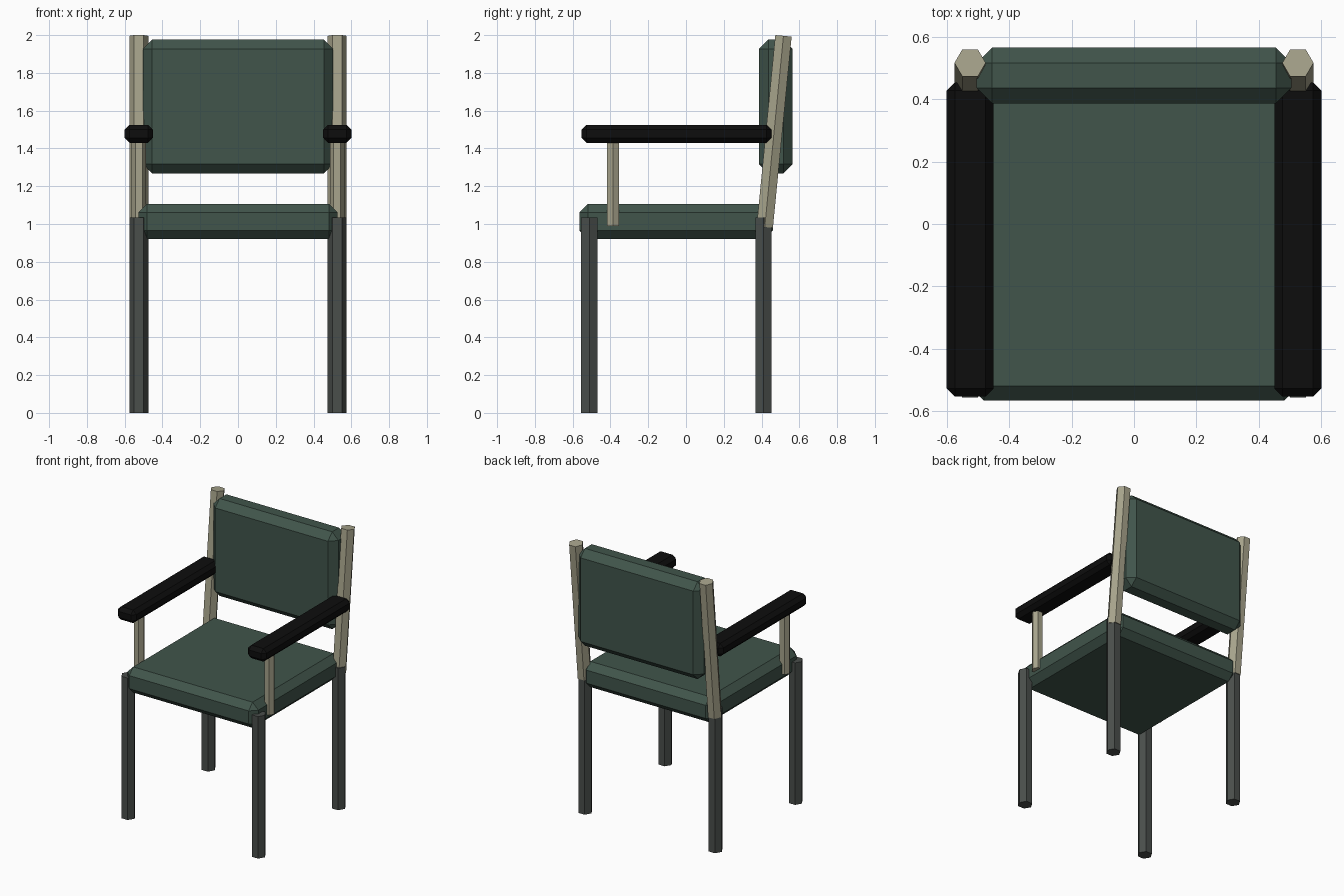
import bpy, bmesh
from mathutils import Vector

if "Cube" in bpy.data.objects:
    bpy.data.objects.remove(bpy.data.objects["Cube"])


def material(name, color):
    m = bpy.data.materials.new(name)
    m.diffuse_color = (*color, 1)
    m.use_nodes = True
    m.node_tree.nodes["Principled BSDF"].inputs["Base Color"].default_value = m.diffuse_color
    return m


GREEN = material("green_upholstery", (0.052, 0.090, 0.070))
GREY = material("dark_grey_metal", (0.068, 0.077, 0.071))
BEIGE = material("beige_metal", (0.390, 0.372, 0.262))
BLACK = material("black_rubber", (0.004, 0.004, 0.004))


def finish(bm, name, mat):
    mesh = bpy.data.meshes.new(name)
    bm.to_mesh(mesh)
    bm.free()
    mesh.materials.append(mat)
    obj = bpy.data.objects.new(name, mesh)
    bpy.context.collection.objects.link(obj)
    return obj


def padded_box(name, low, high, chamfer, mat):
    """Box between two corners with a single flat chamfer on every edge."""
    low, high = Vector(low), Vector(high)
    bm = bmesh.new()
    bmesh.ops.create_cube(bm, size=1)
    for v in bm.verts:
        v.co = v.co * (high - low) + (low + high) / 2
    bmesh.ops.bevel(bm, geom=bm.edges[:], offset=chamfer, segments=1,
                    affect='EDGES', profile=0.5)
    return finish(bm, name, mat)


def hex_bar(name, start, end, radius, mat):
    """Six-sided bar between two points, corners pointing along x."""
    start, end = Vector(start), Vector(end)
    axis = end - start
    bm = bmesh.new()
    bmesh.ops.create_cone(bm, cap_ends=True, segments=6, radius1=radius,
                          radius2=radius, depth=axis.length)
    # Put two corners on the x axis whatever the starting angle
    if max(v.co.x for v in bm.verts) < radius * 0.95:
        for v in bm.verts:
            v.co.x, v.co.y = v.co.y, -v.co.x
    turn = Vector((0, 0, 1)).rotation_difference(axis)
    for v in bm.verts:
        v.co = turn @ v.co + (start + end) / 2
    return finish(bm, name, mat)


# Cushions
padded_box("seat", (-0.527, -0.565, 0.92), (0.527, 0.46, 1.107), 0.046, GREEN)
padded_box("backrest", (-0.504, 0.386, 1.267), (0.504, 0.565, 1.976), 0.05, GREEN)

# Frame, once per side
for side, s in (("left", -1), ("right", 1)):
    x = 0.525 * s
    hex_bar(f"front_leg_{side}", (x, -0.512, 0), (x, -0.512, 1.034), 0.05, GREY)
    hex_bar(f"back_leg_{side}", (x, 0.41, 0), (x, 0.41, 1.034), 0.05, GREY)
    hex_bar(f"back_post_{side}", (x, 0.417, 0.984), (x, 0.516, 1.996), 0.05, BEIGE)
    hex_bar(f"arm_support_{side}", (x, -0.387, 0.99), (x, -0.387, 1.45), 0.0375, BEIGE)
    padded_box(f"armrest_{side}", (x - 0.075, -0.553, 1.43),
               (x + 0.075, 0.453, 1.525), 0.026, BLACK)
